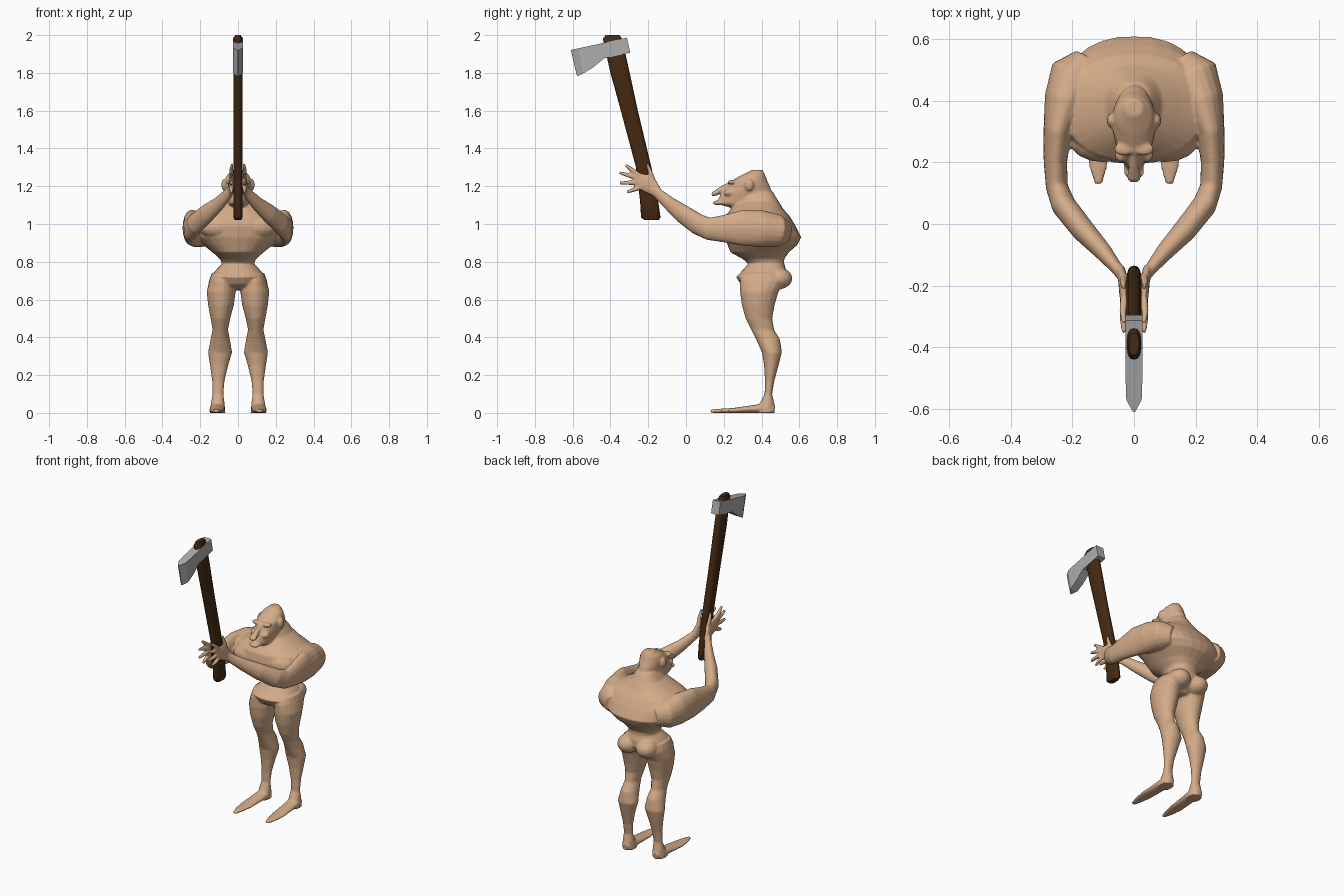
import bpy, bmesh, math
from mathutils import Vector


def material(name, rgb):
    m = bpy.data.materials.new(name)
    m.diffuse_color = (*rgb, 1)
    return m


SKIN = material("tan skin", (0.66, 0.41, 0.25))
WOOD = material("dark wood", (0.06, 0.022, 0.006))
STEEL = material("grey steel", (0.42, 0.42, 0.42))


def skin_rings(bm, rings):
    """Bridge a list of equal-length point rings and cap both ends."""
    vs = [[bm.verts.new(p) for p in r] for r in rings]
    n = len(vs[0])
    for a, b in zip(vs, vs[1:]):
        for i in range(n):
            bm.faces.new((a[i], a[(i + 1) % n], b[(i + 1) % n], b[i]))
    bm.faces.new(vs[0])
    bm.faces.new(vs[-1])


def oval(c, u, v, a, b, n=20, e=2.0):
    pts = []
    for i in range(n):
        t = 2 * math.pi * i / n
        cs, sn = math.cos(t), math.sin(t)
        pts.append(Vector(c) + u * a * math.copysign(abs(cs) ** (2 / e), cs)
                   + v * b * math.copysign(abs(sn) ** (2 / e), sn))
    return pts


def stack(bm, rows, n=20, e=2.0, s=1):
    """Horizontal ovals: (z, x centre, y front, y back, half width)."""
    X, Y = Vector((1, 0, 0)), Vector((0, 1, 0))
    skin_rings(bm, [oval((s * x, (y0 + y1) / 2, z), X, Y, w, (y1 - y0) / 2, n, e)
                    for z, x, y0, y1, w in rows])


def tube(bm, pts, n=14, s=1):
    """Limb along a path: (x, y, z, half width, half height)."""
    ps = [Vector((s * p[0], p[1], p[2])) for p in pts]
    rings = []
    for i, p in enumerate(pts):
        t = (ps[min(i + 1, len(ps) - 1)] - ps[max(i - 1, 0)]).normalized()
        u = t.cross(Vector((0, 0, 1))).normalized()
        rings.append(oval(ps[i], u, u.cross(t), p[3], p[4], n))
    skin_rings(bm, rings)


def ball(bm, c, r, s=1):
    res = bmesh.ops.create_uvsphere(bm, u_segments=16, v_segments=10, radius=1)
    for v in res["verts"]:
        v.co = Vector((s * c[0] + v.co.x * r[0], c[1] + v.co.y * r[1], c[2] + v.co.z * r[2]))


def finish(bm, name, mat):
    bmesh.ops.recalc_face_normals(bm, faces=bm.faces)
    me = bpy.data.meshes.new(name)
    bm.to_mesh(me)
    bm.free()
    me.materials.append(mat)
    ob = bpy.data.objects.new(name, me)
    bpy.context.collection.objects.link(ob)
    return ob


def smooth_by_angle(ob, deg):
    bpy.ops.object.select_all(action='DESELECT')
    ob.select_set(True)
    bpy.context.view_layer.objects.active = ob
    bpy.ops.object.shade_smooth_by_angle(angle=math.radians(deg))


bm = bmesh.new()

# pelvis, waist, hunched torso and neck
stack(bm, [(0.65, 0, 0.34, 0.46, 0.06), (0.68, 0, 0.29, 0.50, 0.12),
           (0.72, 0, 0.265, 0.53, 0.142), (0.755, 0, 0.30, 0.53, 0.118),
           (0.79, 0, 0.33, 0.52, 0.085), (0.815, 0, 0.30, 0.52, 0.095),
           (0.85, 0, 0.235, 0.545, 0.135), (0.89, 0, 0.22, 0.59, 0.185),
           (0.93, 0, 0.205, 0.61, 0.23), (0.99, 0, 0.195, 0.58, 0.25),
           (1.04, 0, 0.205, 0.55, 0.225), (1.08, 0, 0.24, 0.515, 0.155),
           (1.12, 0, 0.28, 0.49, 0.09), (1.17, 0, 0.30, 0.46, 0.06)], 28, 2.3)

# head: jaw to crown
stack(bm, [(1.085, 0, 0.24, 0.49, 0.05), (1.108, 0, 0.16, 0.475, 0.056),
           (1.14, 0, 0.175, 0.465, 0.062), (1.17, 0, 0.19, 0.455, 0.068),
           (1.20, 0, 0.215, 0.445, 0.071), (1.225, 0, 0.235, 0.432, 0.072),
           (1.257, 0, 0.29, 0.42, 0.06), (1.287, 0, 0.35, 0.405, 0.028)], 24)
# nose, lower lip and chin
tube(bm, [(0, 0.25, 1.222, 0.010, 0.012), (0, 0.19, 1.185, 0.016, 0.016),
          (0, 0.15, 1.160, 0.024, 0.014), (0, 0.137, 1.153, 0.014, 0.008)])
ball(bm, (0, 0.172, 1.112), (0.034, 0.030, 0.013))

for s in (1, -1):
    # brow, cheek and ear
    ball(bm, (0.032, 0.243, 1.222), (0.034, 0.022, 0.012), s)
    ball(bm, (0.040, 0.225, 1.165), (0.022, 0.025, 0.018), s)
    ball(bm, (0.074, 0.335, 1.207), (0.014, 0.024, 0.032), s)
    # chest muscle and buttock
    ball(bm, (0.10, 0.27, 0.985), (0.11, 0.07, 0.065), s)
    ball(bm, (0.066, 0.488, 0.712), (0.066, 0.075, 0.058), s)
    # leg
    stack(bm, [(0.74, 0.085, 0.31, 0.50, 0.055), (0.70, 0.085, 0.285, 0.53, 0.068),
               (0.64, 0.089, 0.285, 0.49, 0.077), (0.57, 0.09, 0.295, 0.47, 0.068),
               (0.50, 0.093, 0.315, 0.457, 0.052), (0.44, 0.094, 0.345, 0.467, 0.041),
               (0.39, 0.094, 0.37, 0.498, 0.051), (0.32, 0.095, 0.402, 0.508, 0.064),
               (0.25, 0.10, 0.413, 0.49, 0.048), (0.17, 0.104, 0.418, 0.468, 0.033),
               (0.10, 0.106, 0.416, 0.456, 0.029), (0.05, 0.107, 0.39, 0.468, 0.036),
               (0.0, 0.108, 0.37, 0.470, 0.042)], 18, 2, s)
    # long pointed foot
    tube(bm, [(0.108, 0.470, 0.020, 0.022, 0.020), (0.108, 0.43, 0.027, 0.040, 0.027),
              (0.11, 0.36, 0.021, 0.040, 0.021), (0.115, 0.25, 0.013, 0.040, 0.013),
              (0.116, 0.18, 0.011, 0.028, 0.011), (0.115, 0.13, 0.009, 0.012, 0.009)], 14, s)
    # shoulder, upper arm and forearm
    tube(bm, [(0.15, 0.53, 0.955, 0.05, 0.06), (0.19, 0.48, 0.965, 0.085, 0.088),
              (0.222, 0.40, 0.975, 0.070, 0.098), (0.248, 0.30, 0.980, 0.046, 0.095),
              (0.255, 0.20, 0.975, 0.038, 0.073), (0.250, 0.12, 0.975, 0.036, 0.060),
              (0.228, 0.06, 1.000, 0.040, 0.056), (0.165, -0.02, 1.055, 0.038, 0.050),
              (0.10, -0.09, 1.11, 0.029, 0.037), (0.055, -0.145, 1.158, 0.020, 0.029),
              (0.038, -0.17, 1.180, 0.016, 0.028)], 18, s)
    # palm
    tube(bm, [(0.045, -0.145, 1.160, 0.016, 0.025), (0.036, -0.18, 1.195, 0.016, 0.042),
              (0.033, -0.225, 1.222, 0.015, 0.046), (0.032, -0.262, 1.238, 0.011, 0.036)], 14, s)
    # thumb and fingers, spread: base (y, z) to tip (y, z)
    for y0, z0, y1, z1 in [(-0.17, 1.22, -0.205, 1.318), (-0.245, 1.255, -0.320, 1.312),
                           (-0.245, 1.24, -0.352, 1.272), (-0.245, 1.22, -0.352, 1.217),
                           (-0.23, 1.20, -0.312, 1.168)]:
        tube(bm, [(0.032, y0, z0, 0.013, 0.014),
                  (0.036, (y0 + y1) / 2, (z0 + z1) / 2, 0.012, 0.013),
                  (0.032, y1, z1, 0.008, 0.008)], 10, s)

# merge all flesh into one continuous skin
body = finish(bm, "body", SKIN)
rm = body.modifiers.new("merge", 'REMESH')
rm.mode = 'VOXEL'
rm.voxel_size = 0.006
rm.use_smooth_shade = True
sm = body.modifiers.new("soften", 'SMOOTH')
sm.factor = 0.5
sm.iterations = 3

# wooden haft with swollen grip
bm = bmesh.new()
stack(bm, [(1.02, 0, -0.220, -0.145, 0.016), (1.035, 0, -0.238, -0.135, 0.024),
           (1.12, 0, -0.243, -0.147, 0.025), (1.30, 0, -0.265, -0.183, 0.025),
           (1.60, 0, -0.345, -0.255, 0.025), (1.80, 0, -0.400, -0.298, 0.025),
           (1.98, 0, -0.440, -0.338, 0.023), (2.00, 0, -0.425, -0.352, 0.016)], 16, 2.6)
smooth_by_angle(finish(bm, "axe_handle", WOOD), 40)

# steel blade: stations of top (y, z), bottom (y, z), half thickness
bm = bmesh.new()
skin_rings(bm, [[(w, yt, zt), (-w, yt, zt), (-w, yb, zb), (w, yb, zb)]
                for yt, zt, yb, zb, w in [(-0.313, 1.987, -0.295, 1.907, 0.027),
                                          (-0.44, 1.958, -0.435, 1.876, 0.027),
                                          (-0.51, 1.943, -0.49, 1.830, 0.027),
                                          (-0.57, 1.930, -0.545, 1.796, 0.025),
                                          (-0.61, 1.921, -0.577, 1.782, 0.003)]])
finish(bm, "axe_head", STEEL)
